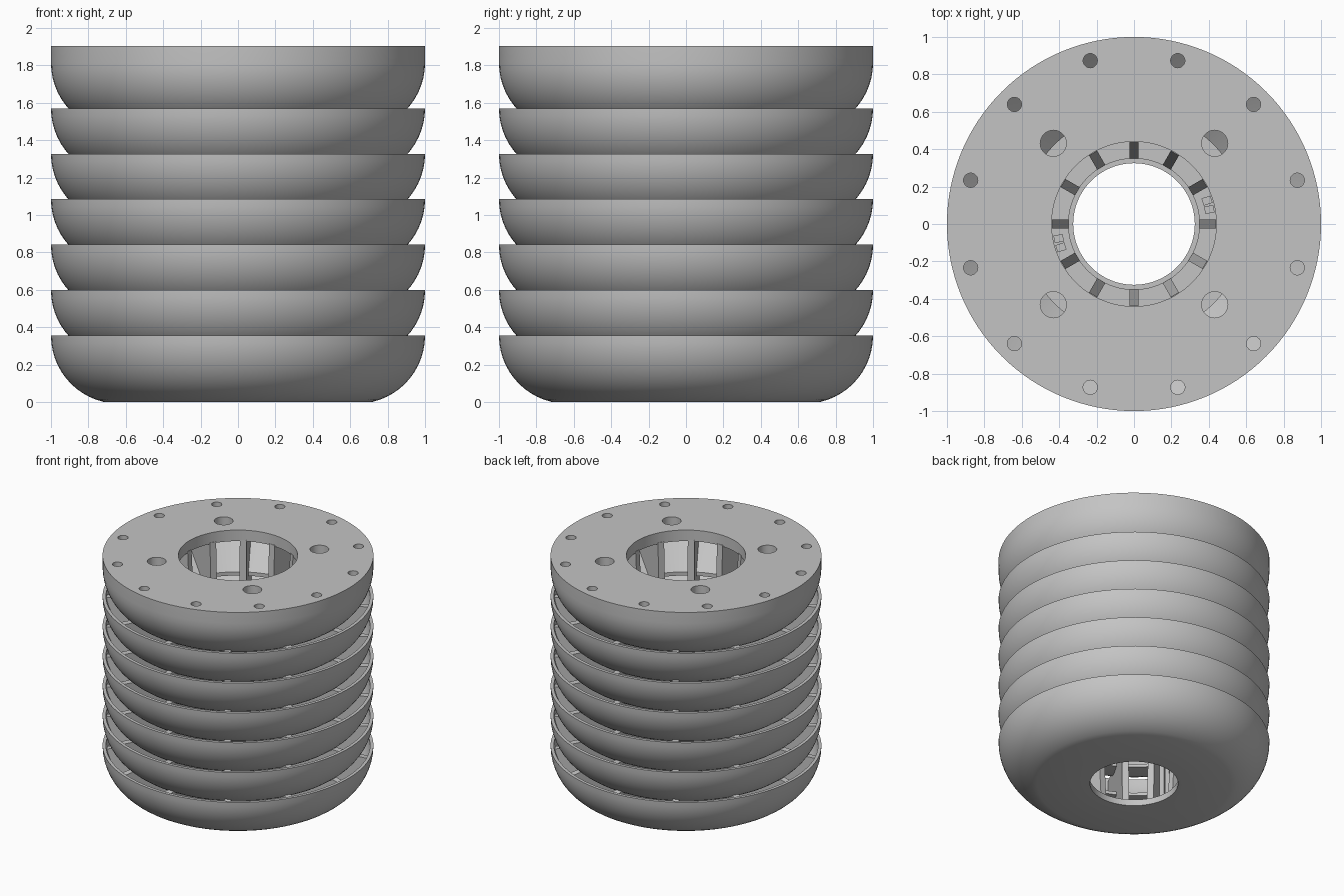
import bpy, bmesh, math
from mathutils import Matrix

if "Cube" in bpy.data.objects:
    bpy.data.objects.remove(bpy.data.objects["Cube"])

STEP, RIM, TOP, TIERS = 0.243, 0.355, 1.903, 7
ARC_X, ARC_R, WALL, SIDES = 0.636, 0.364, 0.025, 128

grey = bpy.data.materials.new("plain grey")
grey.use_nodes = True
colour = (0.55, 0.55, 0.55, 1)
grey.diffuse_color = colour
grey.node_tree.nodes["Principled BSDF"].inputs["Base Color"].default_value = colour


def add_object(name, bm):
    bmesh.ops.recalc_face_normals(bm, faces=bm.faces)
    mesh = bpy.data.meshes.new(name)
    bm.to_mesh(mesh)
    bm.free()
    mesh.materials.append(grey)
    ob = bpy.data.objects.new(name, mesh)
    bpy.context.collection.objects.link(ob)
    return ob


def smooth(ob):
    bpy.ops.object.select_all(action="DESELECT")
    ob.select_set(True)
    bpy.context.view_layer.objects.active = ob
    bpy.ops.object.shade_smooth_by_angle(angle=math.radians(30))


def arc(radius, z_low, steps=12):
    """Points of the rounded bowl side, from the floor up to the rim."""
    start = math.asin((RIM - z_low) / radius)
    angles = [start * (1 - i / steps) for i in range(steps + 1)]
    return [(ARC_X + radius * math.cos(a), RIM - radius * math.sin(a)) for a in angles]


def revolve(name, profile, z):
    """Spin a closed (radius, height) outline about the z axis."""
    bm = bmesh.new()
    rings = []
    for r, h in profile:
        rings.append([bm.verts.new((r * math.cos(t), r * math.sin(t), z + h))
                      for t in (2 * math.pi * i / SIDES for i in range(SIDES))])
    for k, ring in enumerate(rings):
        low = rings[k - 1]
        for i in range(SIDES):
            j = (i + 1) % SIDES
            bm.faces.new((low[i], low[j], ring[j], ring[i]))
    return add_object(name, bm)


outer = arc(ARC_R, 0)
inner = arc(ARC_R - WALL, WALL)

# Bottom bowl with a stepped centre opening
deep = arc(ARC_R - WALL, 0.06)
smooth(revolve("bottom_bowl", outer + deep[::-1]
               + [(0.35, 0.06), (0.35, 0.05), (0.325, 0.05), (0.325, 0)], 0))

# Open ring bowls
for n in range(1, TIERS - 1):
    smooth(revolve(f"ring_bowl_{n}", outer + inner[::-1]
                   + [(0.6, WALL), (0.6, 0)], n * STEP))

# Top bowl closed by a lid
base = (TIERS - 1) * STEP
lid = TOP - base
cap = revolve("top_bowl", outer + [(1, lid), (0.44, lid), (0.44, RIM), (0.97, RIM),
              (0.88, 0.27), (0.6, 0.03), (0.6, 0)], base)

# Holes in the lid
bm = bmesh.new()
for count, radius, distance in ((12, 0.038, 0.904), (4, 0.07, 0.61)):
    for i in range(count):
        a = 2 * math.pi * (i + 0.5) / count
        place = Matrix.Translation((distance * math.cos(a), distance * math.sin(a), TOP))
        bmesh.ops.create_cone(bm, cap_ends=True, segments=32, radius1=radius,
                              radius2=radius, depth=0.2, matrix=place)
cutter = add_object("hole_cutter", bm)
cutter.hide_render = True
cut = cap.modifiers.new("holes", "BOOLEAN")
cut.operation, cut.solver, cut.object = "DIFFERENCE", "EXACT", cutter
bpy.ops.object.select_all(action="DESELECT")
cap.select_set(True)
bpy.context.view_layer.objects.active = cap
bpy.ops.object.modifier_apply(modifier=cut.name)
bpy.data.objects.remove(cutter)
smooth(cap)


def inner_edge(z):
    return 0.35 + 0.09 * z / TOP


# Radial ribs between neighbouring bowls, leaning outward toward the top
for n in range(TIERS):
    z = n * STEP
    last = n == TIERS - 1
    lower = [p for p in (deep if n == 0 else inner) if p[1] < RIM - 0.03]
    if last:
        upper = [(0.93, RIM + 0.01)]
        lower = [(0.6, 0.02), (0.85, 0.24)]
    else:
        upper = [(r, h + STEP + 0.005) for r, h in outer if r < 0.89]
    peak = upper[-1][1] if last else STEP + 0.005
    foot = 0.05 if n == 0 else 0
    outline = [(inner_edge(z), foot), (0.6, foot)] + lower + upper[::-1]
    outline.append((inner_edge(z + peak), peak))
    bm = bmesh.new()
    for i in range(12):
        turn = Matrix.Rotation(i * math.pi / 6, 4, "Z")
        sides = [[bm.verts.new(turn @ Matrix.Translation((r, y, z + h)).translation)
                  for r, h in outline] for y in (-0.025, 0.025)]
        bm.faces.new(sides[0])
        bm.faces.new(sides[1][::-1])
        for k in range(len(outline)):
            bm.faces.new((sides[0][k - 1], sides[0][k], sides[1][k], sides[1][k - 1]))
    add_object(f"ribs_{n + 1}", bm)

# Small clips on two sides of the bore
for side, turn in (("left", 0), ("right", math.pi)):
    bm = bmesh.new()
    for a in (0.19, 0.31):
        place = (Matrix.Rotation(turn + a, 4, "Z") @ Matrix.Translation((0.41, 0, 0.85))
                 @ Matrix.Diagonal((0.05, 0.04, 1.6, 1)))
        bmesh.ops.create_cube(bm, size=1, matrix=place)
    add_object(f"{side}_clip", bm)
